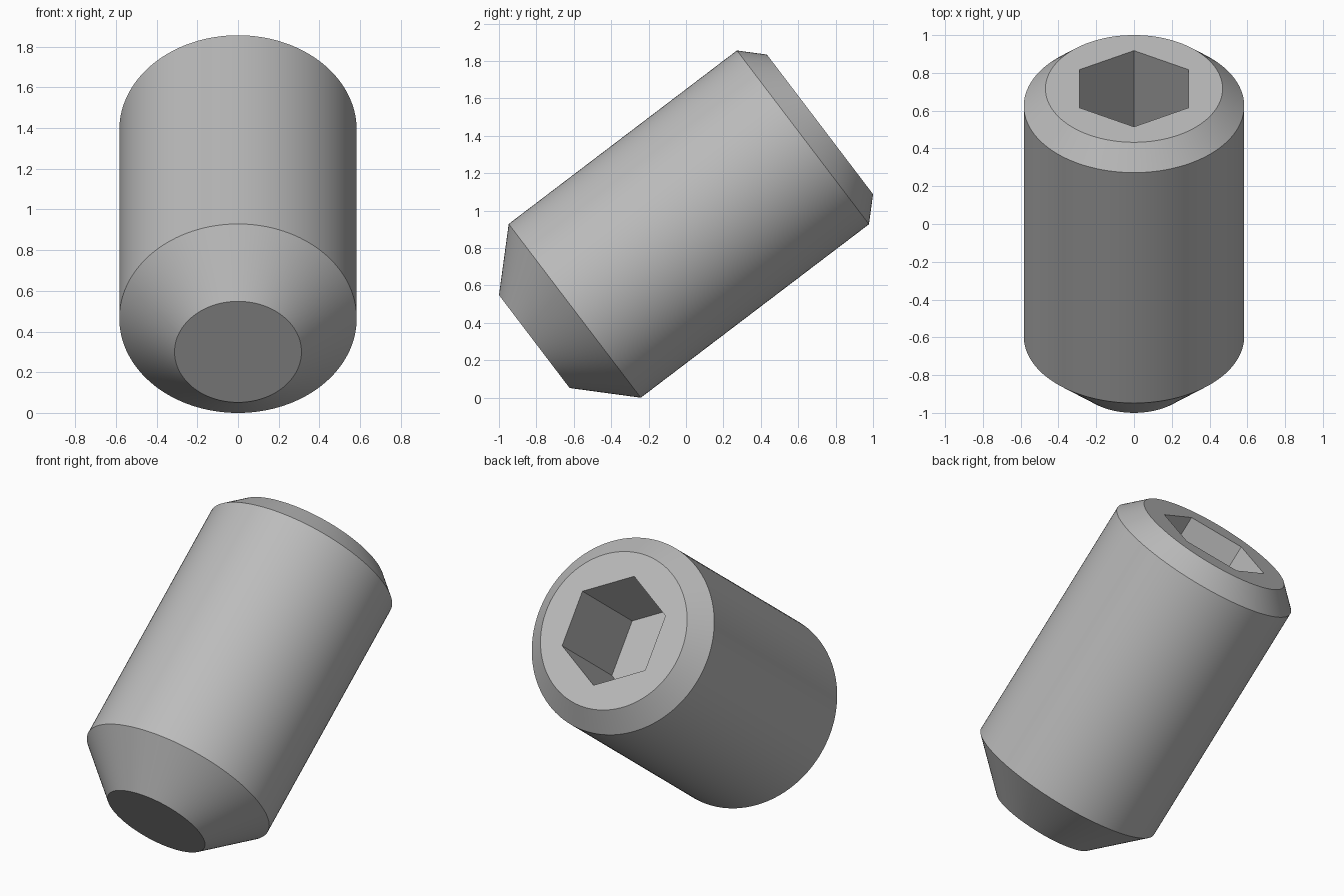
import bpy
import bmesh
from math import sin, cos, pi, radians

if "Cube" in bpy.data.objects:
    bpy.data.objects.remove(bpy.data.objects["Cube"], do_unlink=True)

TILT = radians(-52.76)
TIP = (0, -0.811, 0.30)
LENGTH = 1.9185
SOCKET_DEPTH = 0.62

steel = bpy.data.materials.new("steel grey")
steel.use_nodes = True
COLOUR = (0.50, 0.50, 0.50, 1)
steel.diffuse_color = COLOUR
steel.node_tree.nodes["Principled BSDF"].inputs["Base Color"].default_value = COLOUR


def turned_solid(name, profile, sides):
    """Closed solid from (radius, height) rings, first corner on +y."""
    bm = bmesh.new()
    rings = []
    for r, z in profile:
        angles = [2 * pi * i / sides for i in range(sides)]
        rings.append([bm.verts.new((-r * sin(a), r * cos(a), z)) for a in angles])
    for low, high in zip(rings, rings[1:]):
        for i in range(sides):
            j = (i + 1) % sides
            bm.faces.new((low[i], low[j], high[j], high[i]))
    bm.faces.new(rings[0][::-1])
    bm.faces.new(rings[-1])
    bmesh.ops.recalc_face_normals(bm, faces=bm.faces)
    mesh = bpy.data.meshes.new(name)
    bm.to_mesh(mesh)
    bm.free()
    mesh.materials.append(steel)
    obj = bpy.data.objects.new(name, mesh)
    bpy.context.collection.objects.link(obj)
    obj.location = TIP
    obj.rotation_euler = (TILT, 0, 0)
    return obj


# Screw body: flat tip, long chamfer, shank, short chamfer, flat head
screw = turned_solid("screw_body", [(0.312, 0), (0.5835, 0.2715),
                                    (0.5835, 1.804), (0.469, LENGTH)], 128)

# Hexagonal socket cut into the head
cutter = turned_solid("socket_cutter", [(0.333, LENGTH - SOCKET_DEPTH),
                                        (0.333, LENGTH + 0.1)], 6)
cutter.hide_render = True
cut = screw.modifiers.new("socket", "BOOLEAN")
cut.operation = "DIFFERENCE"
cut.solver = "EXACT"
cut.object = cutter

bpy.ops.object.select_all(action="DESELECT")
bpy.context.view_layer.objects.active = screw
screw.select_set(True)
bpy.ops.object.modifier_apply(modifier="socket")
bpy.data.objects.remove(cutter, do_unlink=True)
bpy.ops.object.shade_smooth_by_angle(angle=radians(30))
